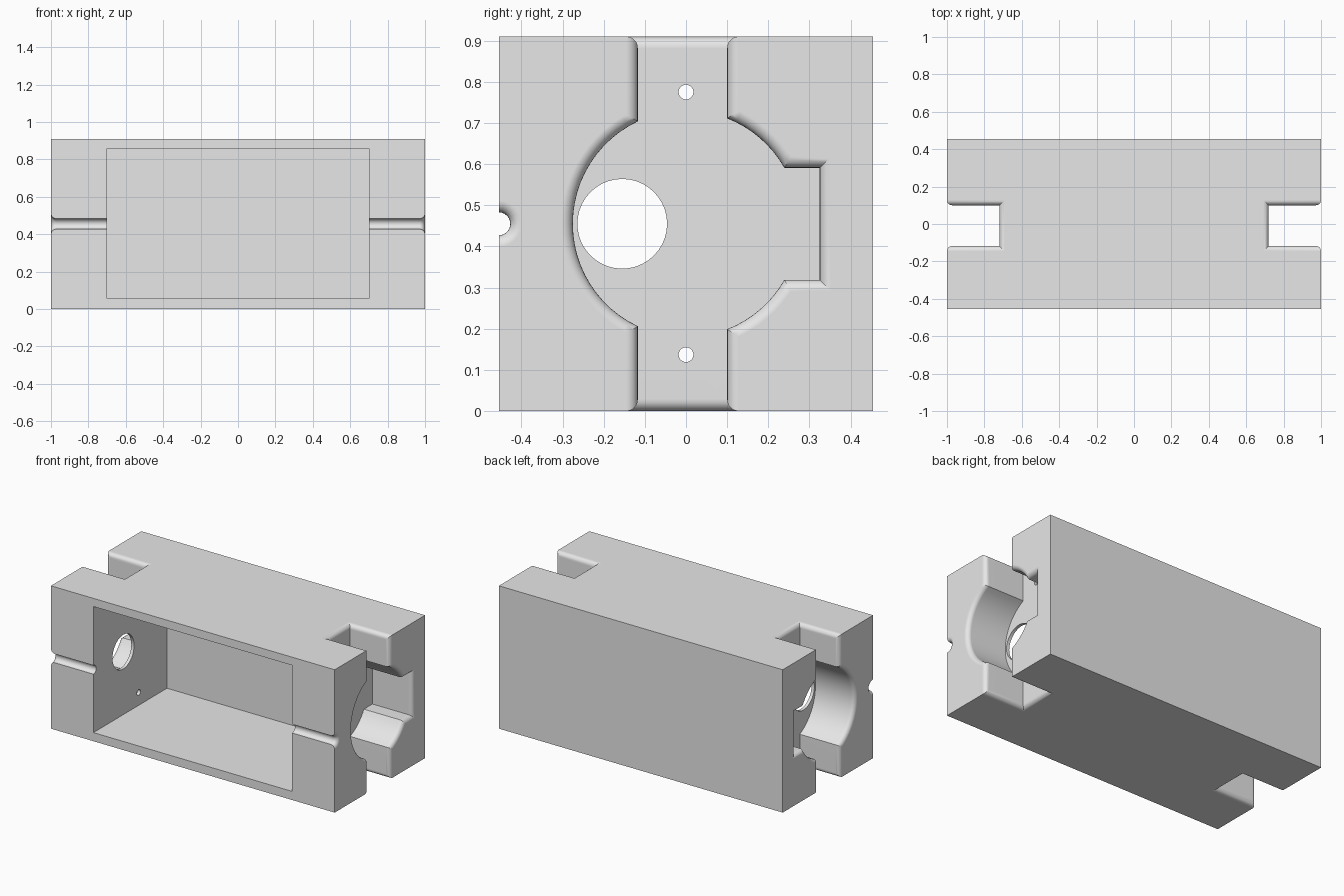
import bpy, bmesh
from math import sin, cos, acos, asin, pi, radians
from mathutils import Vector

if "Cube" in bpy.data.objects:
    bpy.data.objects.remove(bpy.data.objects["Cube"])

H = 0.91            # height and depth of the block
MID = H / 2
FLOOR = 0.72        # x where the end recess stops
SLOT = (-0.117, 0.1)
R = 0.275           # round recess
FILLET = 0.028
STEPS = 6


def make_object(name, bm):
    bmesh.ops.recalc_face_normals(bm, faces=bm.faces)
    mesh = bpy.data.meshes.new(name)
    bm.to_mesh(mesh)
    bm.free()
    obj = bpy.data.objects.new(name, mesh)
    bpy.context.collection.objects.link(obj)
    return obj


def box(name, lo, hi):
    bm = bmesh.new()
    bmesh.ops.create_cube(bm, size=1)
    for v in bm.verts:
        v.co = [(a + b) / 2 + c * (b - a) for a, b, c in zip(lo, hi, v.co)]
    return make_object(name, bm)


def loft(name, rings):
    """Capped skin through rings with equal point counts."""
    bm = bmesh.new()
    loops = [[bm.verts.new(p) for p in ring] for ring in rings]
    n = len(loops[0])
    for a, b in zip(loops, loops[1:]):
        for i in range(n):
            j = (i + 1) % n
            bm.faces.new((a[i], a[j], b[j], b[i]))
    bm.faces.new(loops[0])
    bm.faces.new(loops[-1])
    return make_object(name, bm)


def offset(points, d):
    """Mitred outward offset of a counter-clockwise outline."""
    out = []
    pts = [Vector(p) for p in points]
    for i, p in enumerate(pts):
        e1 = (p - pts[i - 1]).normalized()
        e2 = (pts[(i + 1) % len(pts)] - p).normalized()
        n1, n2 = Vector((e1.y, -e1.x)), Vector((e2.y, -e2.x))
        out.append(p + (n1 + n2) * d / (1 + n1.dot(n2)))
    return out


def arc(cy, cz, r, a, b, n):
    return [(cy + r * cos(a + (b - a) * i / n), cz + r * sin(a + (b - a) * i / n))
            for i in range(n + 1)]


def flare(edge):
    """Position and growth pairs of a rounded lip that ends at edge."""
    angles = [pi / 2 * i / STEPS for i in range(1, STEPS + 1)]
    lip = [(edge - FILLET + FILLET * sin(t), FILLET * (1 - cos(t))) for t in angles]
    return lip + [(edge + 0.1, FILLET)]


def end_cutter(name, outline, start, side):
    levels = [(start, 0), (1 - FILLET, 0)] + flare(1)
    return loft(name, [[(side * x, p.x, p.y) for p in offset(outline, d)]
                       for x, d in levels])


# Outline of the end recess: vertical slot, round bore and square notch
a_slot, a_notch = acos(SLOT[1] / R), asin(0.136 / R)
a_far = acos(SLOT[0] / R)
recess = ([(SLOT[1], -0.1)]
          + arc(0, MID, R, -a_slot, -a_notch, 8)
          + [(0.325, MID - 0.136), (0.325, MID + 0.136)]
          + arc(0, MID, R, a_notch, a_slot, 8)
          + [(SLOT[1], H + 0.1), (SLOT[0], H + 0.1)]
          + arc(0, MID, R, a_far, 2 * pi - a_far, 24)
          + [(SLOT[0], -0.1)])
groove = arc(-MID, MID, FILLET, 0, 2 * pi, 24)[:-1]
slot = [(FLOOR, SLOT[0]), (1.2, SLOT[0]), (1.2, SLOT[1]), (FLOOR, SLOT[1])]

# Main block and the cavity open to the front
body = box("housing_block", (-1, -MID, 0), (1, MID, H))
cutters = [box("cavity", (-0.7, -0.6, 0.055), (0.7, 0.285, 0.858))]

# Recesses, cable grooves and rounded slot mouths at both ends
for side in (1, -1):
    cutters.append(end_cutter("end_recess", recess, FLOOR, side))
    cutters.append(end_cutter("cable_groove", groove, 0.6, side))
    for top in (True, False):
        levels = [(H - FILLET - 0.02, -0.002)] + flare(H)
        cutters.append(loft("slot_mouth", [
            [(side * p.x, p.y, z if top else H - z) for p in offset(slot, d)]
            for z, d in levels]))

# Holes through the thin end walls
for y, z, r, n in ((-0.155, MID, 0.109, 40), (0, 0.775, 0.018, 20), (0, 0.137, 0.018, 20)):
    ring = arc(y, z, r, 0, 2 * pi, n)[:-1]
    cutters.append(loft("wall_hole", [[(x, *p) for p in ring] for x in (-1.1, 1.1)]))

# Cut everything out and keep only the finished solid
for cutter in cutters:
    cutter.hide_render = True
    mod = body.modifiers.new("cut", 'BOOLEAN')
    mod.operation, mod.solver, mod.object = 'DIFFERENCE', 'EXACT', cutter
bpy.context.view_layer.update()
cut_mesh = bpy.data.meshes.new_from_object(
    body.evaluated_get(bpy.context.evaluated_depsgraph_get()))
body.modifiers.clear()
body.data = cut_mesh
for cutter in cutters:
    bpy.data.objects.remove(cutter)

# Plain grey material
grey = bpy.data.materials.new("light_grey")
grey.use_nodes = True
colour = (0.8, 0.8, 0.8, 1)
grey.diffuse_color = colour
grey.node_tree.nodes["Principled BSDF"].inputs["Base Color"].default_value = colour
body.data.materials.clear()
body.data.materials.append(grey)
for poly in body.data.polygons:
    poly.material_index = 0

# Smooth fillets, crisp corners, flat large faces
bpy.ops.object.select_all(action='DESELECT')
body.select_set(True)
bpy.context.view_layer.objects.active = body
bpy.ops.object.shade_smooth_by_angle(angle=radians(30))
weighted = body.modifiers.new("weighted_normals", 'WEIGHTED_NORMAL')
weighted.keep_sharp = True
